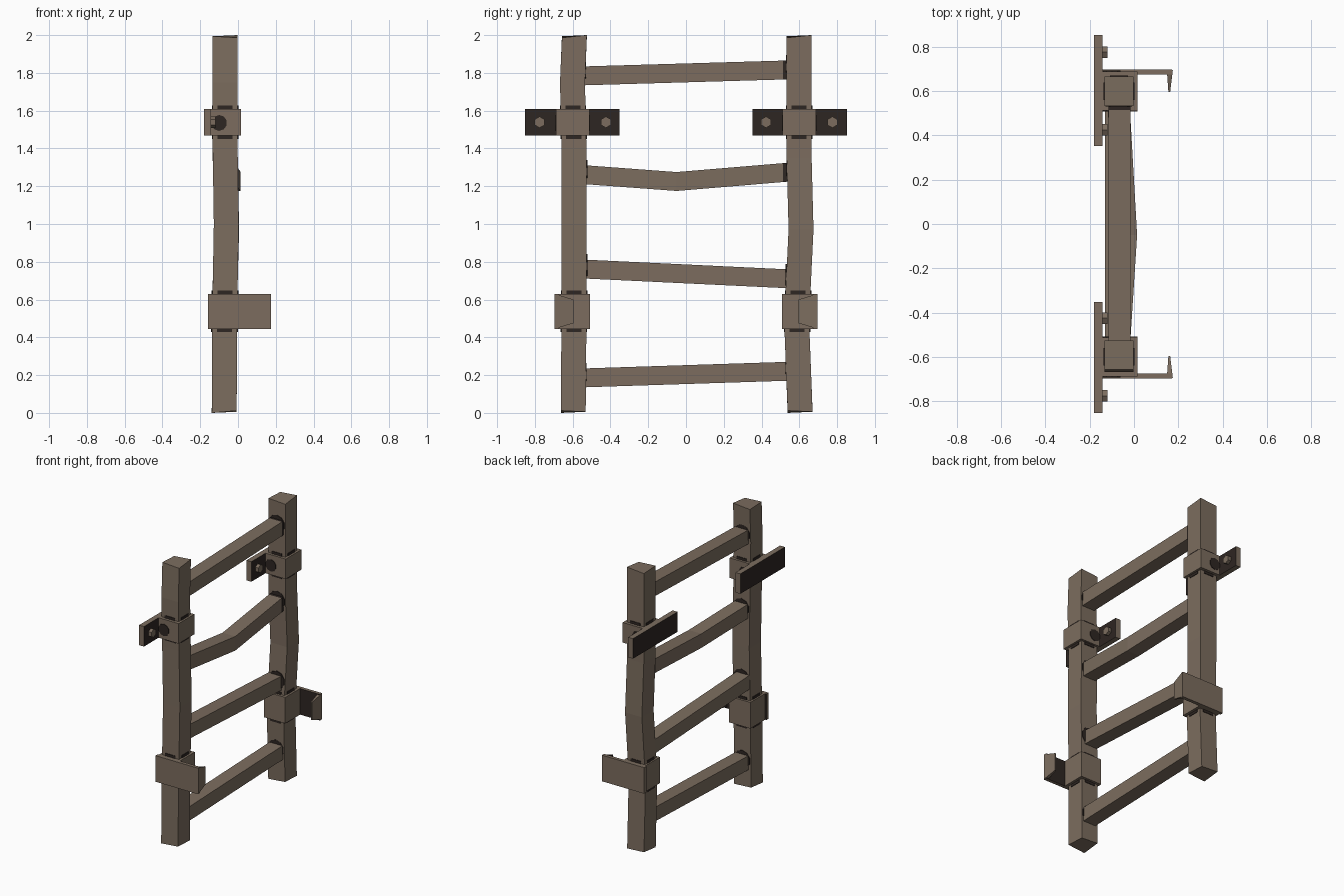
import bpy, bmesh, math
from mathutils import Vector, Matrix

if "Cube" in bpy.data.objects:
    bpy.data.objects.remove(bpy.data.objects["Cube"])


def material(name, rgb):
    m = bpy.data.materials.new(name)
    m.diffuse_color = (*rgb, 1)
    m.use_nodes = True
    m.node_tree.nodes["Principled BSDF"].inputs["Base Color"].default_value = m.diffuse_color
    return m


BROWN = material("weathered brown", (0.2, 0.152, 0.113))
DARK = material("dark grime", (0.027, 0.019, 0.016))


def finish(name, bm, dark=None):
    """Make the object; dark(face) picks the faces in the dark colour."""
    bmesh.ops.recalc_face_normals(bm, faces=bm.faces)
    bm.normal_update()
    for f in bm.faces:
        f.material_index = 1 if dark and dark(f) else 0
    me = bpy.data.meshes.new(name)
    bm.to_mesh(me)
    bm.free()
    me.materials.append(BROWN)
    me.materials.append(DARK)
    ob = bpy.data.objects.new(name, me)
    bpy.context.collection.objects.link(ob)
    return ob


def loft(name, rings, dark=None):
    """Skin a chain of equal-sized rings and cap both ends."""
    bm = bmesh.new()
    vs = [[bm.verts.new(p) for p in r] for r in rings]
    n = len(vs[0])
    for a, b in zip(vs, vs[1:]):
        for i in range(n):
            bm.faces.new((a[i], a[(i + 1) % n], b[(i + 1) % n], b[i]))
    bm.faces.new(vs[0])
    bm.faces.new(vs[-1])
    return finish(name, bm, dark)


def box(name, x, y, z, dark=None):
    rings = [[(x[0], y[0], h), (x[1], y[0], h), (x[1], y[1], h), (x[0], y[1], h)] for h in z]
    return loft(name, rings, dark)


def disc(name, pos, axis, r, depth, sides, dark=None):
    bm = bmesh.new()
    rot = Vector(axis).to_track_quat('Z', 'Y').to_matrix().to_4x4()
    bmesh.ops.create_cone(bm, cap_ends=True, segments=sides, radius1=r, radius2=r,
                          depth=depth, matrix=Matrix.Translation(pos) @ rot)
    return finish(name, bm, dark)


def all_dark(f):
    return True


# Crooked side rails: (z, centre x, centre y)
RAILS = {
    -1: [(0, -.073, -.597), (.5, -.071, -.593), (1.0, -.062, -.592), (1.4, -.068, -.593),
         (1.75, -.068, -.601), (2, -.068, -.591)],
    1: [(0, -.073, .604), (.45, -.072, .587), (.62, -.07, .592), (.97, -.06, .609),
        (1.35, -.068, .599), (2, -.068, .599)],
}
TILT = (0, .012, .006, .014)


def rail_centre(s, z):
    pts = RAILS[s]
    for a, b in zip(pts, pts[1:]):
        if a[0] <= z <= b[0]:
            t = (z - a[0]) / (b[0] - a[0])
            return a[1] + t * (b[1] - a[1]), a[2] + t * (b[2] - a[2])


H = .066
for s, pts in RAILS.items():
    rings = []
    for i, (z, cx, cy) in enumerate(pts):
        ring = []
        for k, (dx, dy) in enumerate(((-H, -H), (H, -H), (H, H), (-H, H))):
            # the sawn ends are slightly uneven
            dz = TILT[k] if i == 0 else (-TILT[(k + 2) % 4] if i == len(pts) - 1 else 0)
            ring.append((cx + dx, cy + dy, z + dz))
        rings.append(ring)
    loft("left_rail" if s < 0 else "right_rail", rings)

# Rungs: points (x, y, z) along the centre line, grimy right end on the upper two
RUNGS = [
    ("bottom_rung", [(-.07, -.55, .185), (-.07, .56, .221)], False),
    ("lower_rung", [(-.08, -.55, .762), (-.08, .56, .709)], False),
    ("bent_rung", [(-.068, -.55, 1.262), (-.036, -.05, 1.225), (-.068, .513, 1.272),
                   (-.069, .56, 1.276)], True),
    ("top_rung", [(-.065, -.55, 1.784), (-.065, .513, 1.815), (-.065, .56, 1.816)], True),
]
R = .05
for name, pts, grimy in RUNGS:
    rings = [[(x - R, y, z - R), (x + R, y, z - R), (x + R, y, z + R), (x - R, y, z + R)]
             for x, y, z in pts]
    loft(name, rings, (lambda f: f.calc_center_median().y > .513) if grimy else None)
    # dark patch on the rail where the rung meets it
    for s, p in ((-1, pts[0]), (1, pts[-1])):
        cx, cy = rail_centre(s, p[2])
        disc(name + "_joint_stain", (cx, cy - s * (H - .002), p[2] + .015), (0, 1, 0),
             .063, .012, 10, all_dark)


def span(s, a, b):
    return tuple(sorted((s * a, s * b)))


def collar(name, s, z0, z1):
    """Thin dark grime showing on the rail just above and below a clamp."""
    for z in (z0 - .018, z1 + .018):
        cx, cy = rail_centre(s, z)
        zz = tuple(sorted((z, (z0 + z1) / 2)))
        w, t = .04, H + .004
        box(name + "_grime", (cx - t, cx + t), (cy - w, cy + w), zz, all_dark)
        box(name + "_grime", (cx - w, cx + w), (cy - t, cy + t), zz, all_dark)


for s in (-1, 1):
    side = "left_" if s < 0 else "right_"

    # Upper wall bracket: strap around the rail, winged back plate, hex bolts
    box(side + "upper_clamp", (-.15, .016), span(s, .512, .688), (1.468, 1.61))
    box(side + "wall_plate", (-.18, -.142), span(s, .352, .852), (1.468, 1.61),
        lambda f: abs(f.normal.x) > .9)
    for y in (.424, .775):
        disc(side + "bolt", (-.132, s * y, 1.539), (1, 0, 0), .03, .026, 6)
    for y in (.512, .688):
        disc(side + "clamp_stain", (-.1, s * y, 1.535), (0, 1, 0), .042, .008, 10, all_dark)
    collar(side + "upper_clamp", s, 1.468, 1.61)

    # Lower hook bracket: clamp, side arm and tapered lip turned inwards
    box(side + "lower_clamp", (-.15, .016), span(s, .507, .68), (.445, .63))
    box(side + "hook_arm", (-.16, .172), span(s, .673, .697), (.445, .63),
        lambda f, s=s: f.normal.y * s < -.9)
    rings = []
    for y, x0, x1, z0, z1 in ((.694, .148, .175, .445, .63), (.595, .155, .163, .475, .6)):
        rings.append([(x0, s * y, z0), (x1, s * y, z0), (x1, s * y, z1), (x0, s * y, z1)])
    loft(side + "hook_lip", rings, lambda f: f.normal.x < -.8)
    collar(side + "lower_clamp", s, .445, .63)
